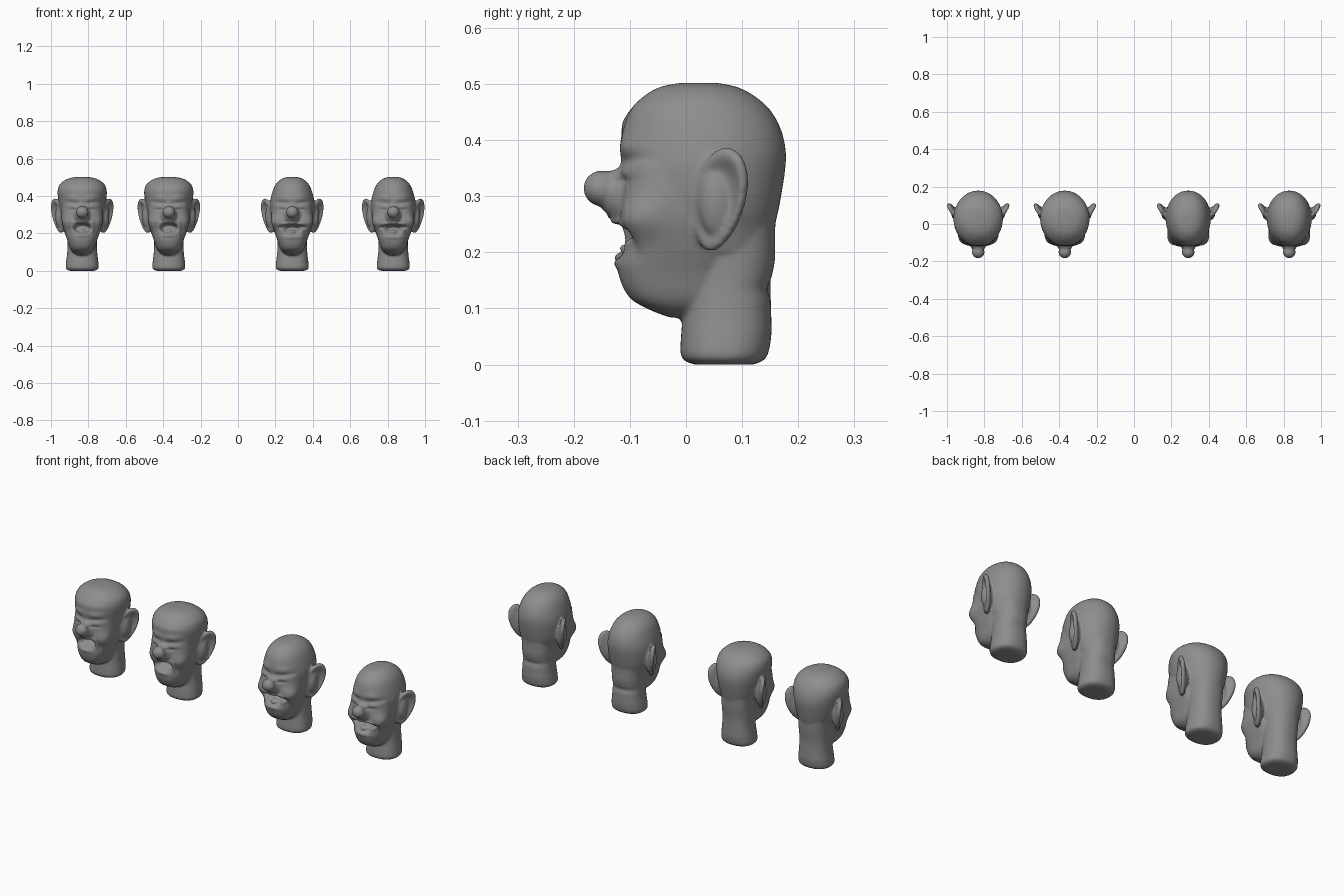
import bpy, bmesh, math
from mathutils import Matrix, Vector

if "Cube" in bpy.data.objects:
    bpy.data.objects.remove(bpy.data.objects["Cube"])

grey = bpy.data.materials.new("dark_grey")
grey.diffuse_color = (.27, .27, .27, 1)
grey.use_nodes = True
grey.node_tree.nodes["Principled BSDF"].inputs["Base Color"].default_value = grey.diffuse_color


def loft(bm, secs, power=2.3, sides=48, steps=5):
    """Stack of superellipse rings; each section is (z, y_front, y_back, half_width)."""
    pts = [Vector(s) for s in secs]
    pts = [pts[0]] + pts + [pts[-1]]
    fine = []
    for i in range(1, len(pts) - 2):
        a, b, c, d = pts[i - 1:i + 3]
        for k in range(steps):
            t = k / steps
            fine.append(0.5 * (2 * b + (c - a) * t + (2 * a - 5 * b + 4 * c - d) * t * t
                               + (3 * b - a - 3 * c + d) * t ** 3))
    fine.append(pts[-1])
    rings = []
    for z, yf, yb, hw in fine:
        ring = []
        for j in range(sides):
            ang = 2 * math.pi * j / sides
            c, s = math.cos(ang), math.sin(ang)
            x = hw * math.copysign(abs(c) ** (2 / power), c)
            y = (yf + yb) / 2 + (yb - yf) / 2 * math.copysign(abs(s) ** (2 / power), s)
            ring.append(bm.verts.new((x, y, z)))
        rings.append(ring)
    for r, q in zip(rings, rings[1:]):
        for j in range(sides):
            k = (j + 1) % sides
            bm.faces.new((r[j], r[k], q[k], q[j]))
    bm.faces.new(rings[0][::-1])
    bm.faces.new(rings[-1])


def blob(bm, centre, radii, both=False):
    for s in ((1, -1) if both else (1,)):
        m = Matrix.Translation((centre[0] * s, centre[1], centre[2])) @ Matrix.Diagonal((*radii, 1))
        bmesh.ops.create_uvsphere(bm, u_segments=28, v_segments=18, radius=1, matrix=m)


def ear(bm, side):
    """Flattened, cupped disc that leans back and flares away from the skull."""
    vs = bmesh.ops.create_uvsphere(bm, u_segments=48, v_segments=32, radius=1)["verts"]
    for v in vs:
        x, y, z = v.co
        r = math.hypot(y, z)
        cup = 0.020 * math.exp(-(r / 0.74) ** 6) if x > 0 else 0
        w = 0.050 * (1 + 0.15 * z)
        v.co = (0.019 * math.copysign(abs(x) ** 0.7, x) - cup, y * w, z * 0.096)
    m = (Matrix.Translation((0.130, 0.060, 0.294)) @ Matrix.Rotation(-math.radians(30), 4, 'Z')
         @ Matrix.Rotation(math.radians(5), 4, 'Y') @ Matrix.Rotation(-math.radians(17), 4, 'X'))
    bmesh.ops.transform(bm, matrix=m, verts=vs)
    if side < 0:
        for v in vs:
            v.co.x *= -1
        bmesh.ops.reverse_faces(bm, faces=list({f for v in vs for f in v.link_faces}))


# cranium heights and depths, shared by both head types
CRANIUM = [(.20, -.04, .152), (.24, -.08, .157), (.28, -.10, .166), (.34, -.117, .176), (.38, -.116, .178),
           (.42, -.112, .169), (.455, -.098, .149), (.48, -.073, .12), (.495, -.045, .09), (.502, -.01, .055)]
FACE = [(.084, -.03, .04, .025), (.10, -.07, .06, .05), (.122, -.103, .08, .066), (.165, -.121, .09, .08),
        (.21, -.118, .1, .096), (.26, -.117, .1, .109), (.31, -.115, .1, .112), (.36, -.115, .1, .108)]
NECK = [(.0, .015, .12, .065), (.012, -.008, .143, .087), (.05, -.009, .152, .086), (.09, -.005, .152, .081),
        (.15, .0, .151, .078), (.22, .0, .158, .08), (.28, .02, .16, .08)]


def head_mesh(name, widths, grin):
    bm = bmesh.new()
    loft(bm, [(*s, w) for s, w in zip(CRANIUM, widths)], 2.1)
    loft(bm, FACE, 2.6)
    loft(bm, NECK, 2.3)
    ear(bm, 1)
    ear(bm, -1)
    # ear roots
    blob(bm, (.118, .055, .292), (.026, .034, .066), True)
    # nose: tapering chain ending in a ball tip
    blob(bm, (0, -.105, .300), (.044, .04, .056))
    blob(bm, (0, -.122, .305), (.034, .036, .043))
    blob(bm, (0, -.151, .314), (.034, .032, .032))
    me = bpy.data.meshes.new(name)
    bm.to_mesh(me)
    bm.free()
    ob = bpy.data.objects.new("source", me)
    bpy.context.collection.objects.link(ob)
    rm = ob.modifiers.new("Fuse", 'REMESH')
    rm.mode, rm.voxel_size = 'VOXEL', 0.005
    sm = ob.modifiers.new("Soften", 'SMOOTH')
    sm.factor, sm.iterations = 0.5, 8
    dg = bpy.context.evaluated_depsgraph_get()
    out = bpy.data.meshes.new_from_object(ob.evaluated_get(dg), depsgraph=dg)
    bpy.data.objects.remove(ob)

    # soft swellings and hollows along the normal: (centre, radii, amount)
    bumps = [((.098, -.10, .262), (.045, .045, .036), .020 if grin else .012),   # cheeks
             ((.050, -.11, .388), (.045, .05, .018), .006),                      # brows
             ((.045, -.11, .362), (.040, .05, .012), -.006),                     # sockets
             ((.045, -.11, .345), (.026, .05, .012), .004),                      # eyelids
             ((.045, -.11, .328), (.030, .05, .006), -.004),
             ((.072, -.11, .222), (.010, .05, .034), -.006)]                     # smile folds
    if grin:
        bumps += [((0, .15, .185), (.08, .05, .030), .004), ((0, .15, .135), (.08, .05, .014), -.006)]
    else:
        bumps += [((.03, -.10, .43), (.07, .05, .018), .005)]
    for v, n in [(v, v.normal.copy()) for v in out.vertices]:
        for c, r, amount in bumps:
            d = sum(((p - q) / s) ** 2 for p, q, s in zip((abs(v.co.x), v.co.y, v.co.z), c, r))
            v.co += n * amount * math.exp(-d)

    # open mouth, tongue and lips: (z, radius x, radius z, push, sharpness)
    if grin:
        mouth = [(.232, .064, .016, .034, 3), (.215, .042, .024, .022, 3), (.208, .018, .014, -.022, 1),
                 (.253, .07, .007, -.006, 1), (.180, .045, .010, -.006, 1)]
    else:
        mouth = [(.228, .044, .026, .050, 3), (.214, .020, .012, -.024, 1),
                 (.260, .05, .007, -.005, 1), (.190, .04, .010, -.006, 1)]
    for v in out.vertices:
        if v.co.y < -.03:
            x, z = v.co.x, v.co.z
            v.co.y += sum(push * math.exp(-((x / sx) ** 2 + ((z - cz) / sz) ** 2) ** p)
                          for cz, sx, sz, push, p in mouth)
    for p in out.polygons:
        p.use_smooth = True
    out.materials.clear()
    out.materials.append(grey)
    out.name = name
    return out


broad = head_mesh("broad_head", (.076, .088, .104, .120, .127, .132, .124, .100, .070, .030), False)
narrow = head_mesh("narrow_head", (.084, .100, .114, .120, .117, .107, .093, .073, .050, .025), True)

# row of four heads, two of each kind
for label, mesh, x in (("broad_head_1", broad, -.833), ("broad_head_2", broad, -.37),
                       ("narrow_head_1", narrow, .29), ("narrow_head_2", narrow, .83)):
    ob = bpy.data.objects.new(label, mesh)
    ob.location.x = x
    bpy.context.collection.objects.link(ob)
